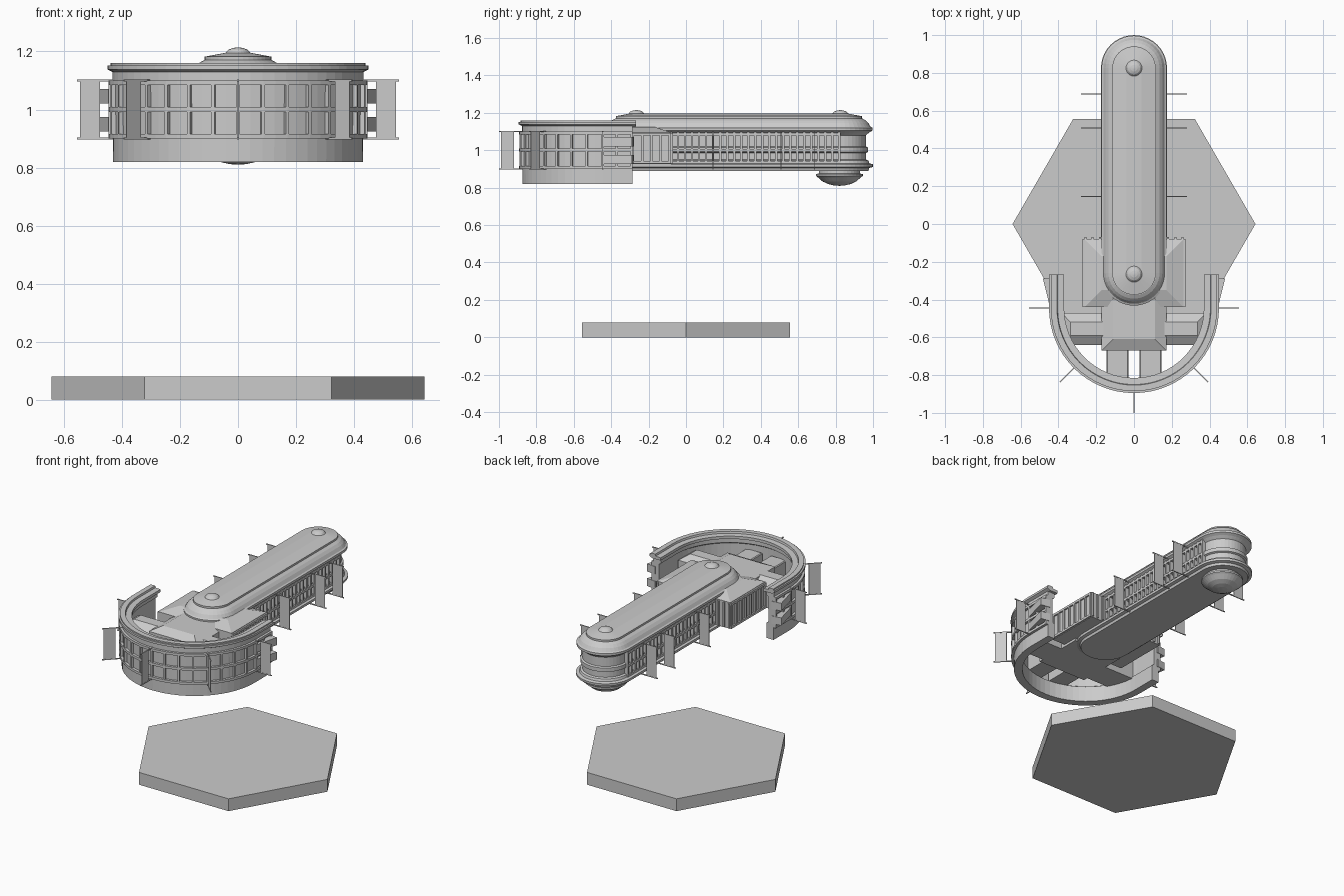
import bpy, bmesh
from math import sin, cos, pi
from mathutils import Matrix, Vector

if "Cube" in bpy.data.objects:
    bpy.data.objects.remove(bpy.data.objects["Cube"])

GREY = (0.6, 0.6, 0.6, 1)
grey = bpy.data.materials.new("plain grey")
grey.use_nodes = True
grey.diffuse_color = GREY
grey.node_tree.nodes["Principled BSDF"].inputs["Base Color"].default_value = GREY

BACK, FRONT = 0.825, -0.26      # centres of the long hull's round ends
RING_Y = -0.445                 # centre of the curved wing


def finish(name, bm):
    bmesh.ops.recalc_face_normals(bm, faces=bm.faces)
    mesh = bpy.data.meshes.new(name)
    bm.to_mesh(mesh)
    bm.free()
    mesh.materials.append(grey)
    obj = bpy.data.objects.new(name, mesh)
    bpy.context.collection.objects.link(obj)
    return obj


def add_box(bm, x0, x1, y0, y1, z0, z1, turn=None):
    size = Matrix.Diagonal((x1 - x0, y1 - y0, z1 - z0, 1))
    place = Matrix.Translation(((x0 + x1) / 2, (y0 + y1) / 2, (z0 + z1) / 2))
    bmesh.ops.create_cube(bm, size=1, matrix=(turn or Matrix()) @ place @ size)


def capsule(r, n=20):
    """Closed plan outline of the long hull."""
    ends = ((BACK, 0), (FRONT, pi))
    return [(r * cos(a + pi * i / n), c + r * sin(a + pi * i / n))
            for c, a in ends for i in range(n + 1)]


def horseshoe(r, end=-0.285, n=32):
    """Open plan outline of the curved wing."""
    arc = [(r * cos(pi + pi * i / n), RING_Y + r * sin(pi + pi * i / n)) for i in range(n + 1)]
    return [(-r, end)] + arc + [(r, end)]


def circle(x, y, n=24):
    return lambda r: [(x + r * cos(2 * pi * i / n), y + r * sin(2 * pi * i / n)) for i in range(n)]


def skin(name, outline, profile):
    """Stack closed outlines along a (radius, height) profile."""
    bm = bmesh.new()
    rows = [[bm.verts.new((x, y, z)) for x, y in outline(r)] for r, z in profile]
    for a, b in zip(rows, rows[1:]):
        for i in range(len(a)):
            j = (i + 1) % len(a)
            bm.faces.new((a[i], a[j], b[j], b[i]))
    bm.faces.new(rows[0])
    bm.faces.new(rows[-1])
    return finish(name, bm)


def sweep(name, section, end=-0.285):
    """Carry a closed (radius, height) section around the horseshoe."""
    bm = bmesh.new()
    rows = [[bm.verts.new((x, y, z)) for x, y in horseshoe(r, end)] for r, z in section]
    for a, b in zip(rows, rows[1:] + rows[:1]):
        for i in range(len(a) - 1):
            bm.faces.new((a[i], a[i + 1], b[i + 1], b[i]))
    bm.faces.new([row[0] for row in rows])
    bm.faces.new([row[-1] for row in rows])
    return finish(name, bm)


def band(name, r0, r1, z0, z1, end=-0.285):
    return sweep(name, [(r0, z0), (r1, z0), (r1, z1), (r0, z1)], end)


def hip_block(name, x0, x1, y0, y1, z0, z1, top, inset):
    """Box with a shallow sloping roof."""
    bm = bmesh.new()
    levels = [(0, z0), (0, z1), (inset, top)]
    rows = [[bm.verts.new((x, y, z)) for x, y in
             ((x0 + d, y0 + d), (x1 - d, y0 + d), (x1 - d, y1 - d), (x0 + d, y1 - d))]
            for d, z in levels]
    for a, b in zip(rows, rows[1:]):
        for i in range(4):
            j = (i + 1) % 4
            bm.faces.new((a[i], a[j], b[j], b[i]))
    bm.faces.new(rows[0])
    bm.faces.new(rows[-1])
    return finish(name, bm)


# Hexagonal base
skin("hexagon_base", circle(0, 0, 6), [(0.643, 0), (0.643, 0.08)])

# Long hull: keel, lower rim, banded wall, upper rim and roof
skin("hull_body", capsule, [
    (0.15, 0.89), (0.155, 0.905), (0.174, 0.91), (0.175, 0.925), (0.155, 0.93),
    (0.15, 0.945), (0.137, 0.95), (0.137, 0.985), (0.148, 0.99), (0.148, 1.015),
    (0.137, 1.02), (0.137, 1.08), (0.155, 1.095), (0.172, 1.105), (0.172, 1.12),
    (0.162, 1.125), (0.15, 1.145), (0.135, 1.16), (0.117, 1.17)])
skin("roof_plate", capsule, [(0.115, 1.165), (0.115, 1.182), (0.04, 1.196)])
for label, y in (("front", FRONT - 0.005), ("back", BACK)):
    skin(label + "_roof_dome", circle(0, y),
         [(0.044, 1.18), (0.043, 1.195), (0.033, 1.206), (0.018, 1.212), (0.004, 1.214)])
skin("belly_dome", circle(0, BACK - 0.005, 32),
     [(0.11, 0.9), (0.11, 0.875), (0.125, 0.873), (0.125, 0.862), (0.115, 0.855),
      (0.09, 0.833), (0.06, 0.819), (0.03, 0.812), (0.005, 0.81)])

# Hull window bars and rails on both sides
bm = bmesh.new()
for s in (-1, 1):
    x0, x1 = sorted((s * 0.13, s * 0.16))
    for i in range(25):
        y = -0.08 + i * 0.0375
        add_box(bm, x0, x1, y - 0.006, y + 0.006, 0.925, 1.1)
    for z in (0.935, 1.0, 1.085):
        add_box(bm, x0, x1, -0.09, BACK, z - 0.007, z + 0.007)
finish("hull_window_bars", bm)

# Curved wing: wall, roof rim and window frames
sweep("wing_wall", [(0.43, 0.82), (0.432, 1.145), (0.38, 1.145), (0.38, 1.1), (0.395, 1.09),
                    (0.395, 0.93), (0.38, 0.92), (0.38, 0.82)])
sweep("wing_roof_rim", [(0.37, 1.128), (0.43, 1.128), (0.45, 1.138), (0.45, 1.152), (0.44, 1.152),
                        (0.44, 1.16), (0.408, 1.16), (0.405, 1.148), (0.37, 1.146)], -0.268)
for label, z in (("lower", 0.908), ("middle", 1.0), ("upper", 1.092)):
    band(label + "_wing_rail", 0.425, 0.447, z - 0.008, z + 0.008)

bm = bmesh.new()
centre = Matrix.Translation((0, RING_Y, 0))
for i in range(17):
    turn = centre @ Matrix.Rotation(pi + pi * i / 16, 4, 'Z')
    add_box(bm, 0.42, 0.446, -0.006, 0.006, 0.905, 1.095, turn)
for s in (-1, 1):
    x0, x1 = sorted((s * 0.42, s * 0.446))
    for y in (-0.37, -0.291):
        add_box(bm, x0, x1, y - 0.006, y + 0.006, 0.905, 1.095)
finish("wing_window_bars", bm)

# Wedge balconies near the wing ends
bm = bmesh.new()
for s in (-1, 1):
    for z0, z1 in ((0.925, 0.975), (1.02, 1.07)):
        plan = ((0.42, -0.44), (0.445, -0.44), (0.482, -0.29), (0.42, -0.28))
        low = [bm.verts.new((s * x, y, z0)) for x, y in plan]
        face = bm.faces.new(low)
        up = bmesh.ops.extrude_face_region(bm, geom=[face], use_keep_orig=True)["geom"]
        bmesh.ops.translate(bm, vec=Vector((0, 0, z1 - z0)),
                            verts=[v for v in up if isinstance(v, bmesh.types.BMVert)])
finish("wedge_balconies", bm)

# Inner blocks joining hull and wing
hip_block("cross_block", -0.262, 0.262, -0.44, -0.08, 0.925, 1.095, 1.125, 0.09)
hip_block("front_block", -0.172, 0.172, -0.67, -0.34, 0.91, 1.08, 1.11, 0.06)
hip_block("side_link", -0.385, 0.385, -0.64, -0.47, 0.91, 1.05, 1.085, 0.05)
for label, s in (("left", 1), ("right", -1)):
    x0, x1 = sorted((s * 0.03, s * 0.145))
    hip_block(label + "_front_link", x0, x1, -0.83, -0.65, 0.92, 1.05, 1.055, 0.005)

# Window frames on the cross block
bm = bmesh.new()
for s in (-1, 1):
    x0, x1 = sorted((s * 0.25, s * 0.272))
    for i in range(8):
        y = -0.43 + i * 0.049
        add_box(bm, x0, x1, y - 0.006, y + 0.006, 0.93, 1.09)
    for z in (0.935, 1.085):
        add_box(bm, x0, x1, -0.44, -0.08, z - 0.007, z + 0.007)
    for x in (0.18, 0.22, 0.257):
        add_box(bm, s * x - 0.005, s * x + 0.005, -0.09, -0.07, 0.93, 1.09)
finish("cross_block_window_bars", bm)

# Hanging panels with thin rods, around the wing and along the hull
bm = bmesh.new()


def add_panel(turn, start):
    add_box(bm, start + 0.03, start + 0.1, -0.002, 0.002, 0.903, 1.097, turn)
    for z in (0.9, 1.1):
        add_box(bm, start - 0.02, start + 0.11, -0.003, 0.003, z - 0.003, z + 0.003, turn)


for i in range(5):
    add_panel(centre @ Matrix.Rotation(pi + i * pi / 4, 4, 'Z'), 0.445)
for y in (0.145, 0.508, 0.688):
    for angle in (0, pi):
        add_panel(Matrix.Translation((0, y, 0)) @ Matrix.Rotation(angle, 4, 'Z'), 0.17)
finish("hanging_panels", bm)
